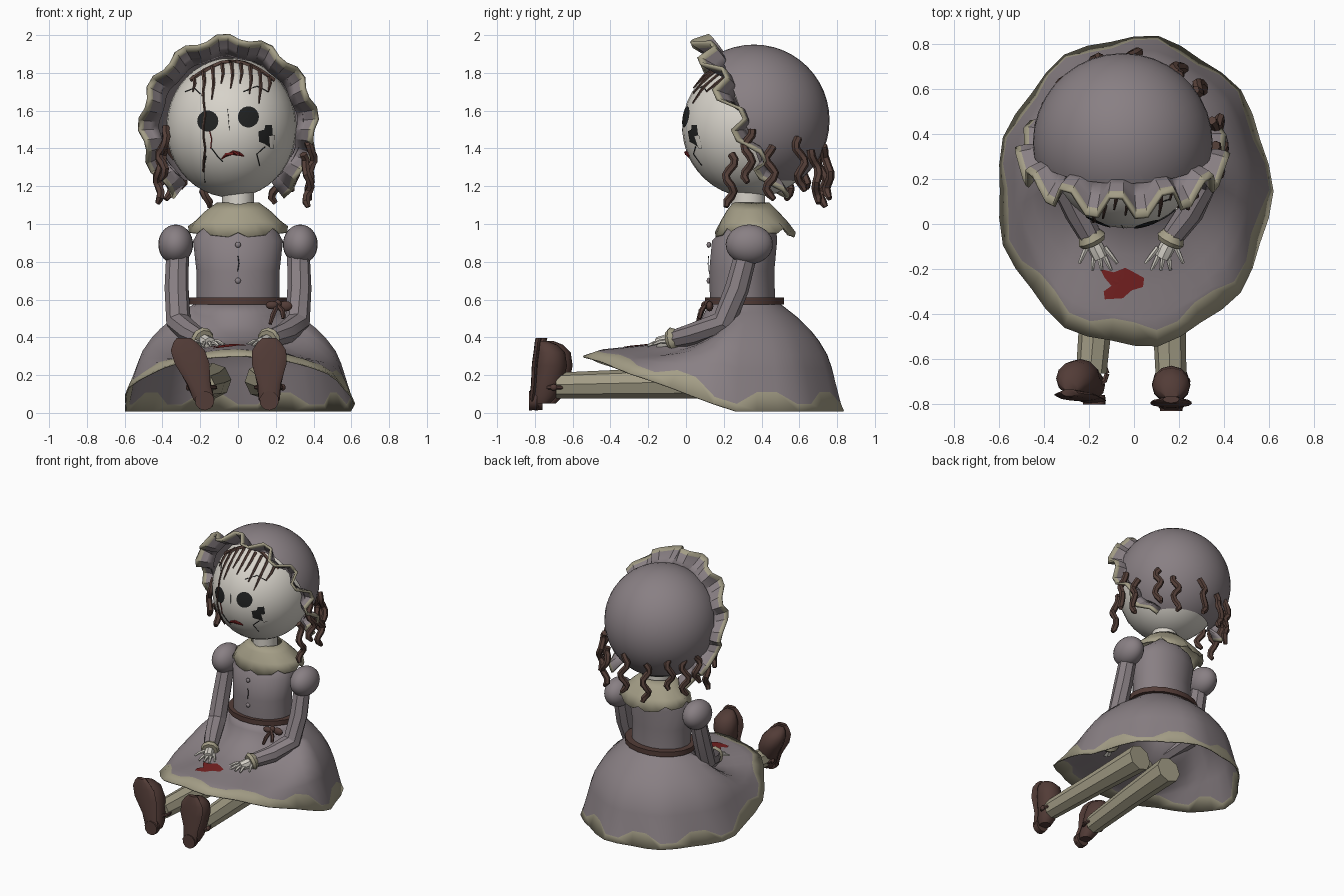
import bpy, bmesh
from math import sin, cos, pi, sqrt, radians
from mathutils import Vector
from mathutils.bvhtree import BVHTree

if "Cube" in bpy.data.objects:
    bpy.data.objects.remove(bpy.data.objects["Cube"])


def material(name, r, g, b):
    m = bpy.data.materials.new(name)
    m.use_nodes = True
    m.diffuse_color = (r, g, b, 1)
    m.node_tree.nodes["Principled BSDF"].inputs["Base Color"].default_value = (r, g, b, 1)
    return m


CLOTH = material("mauve cloth", .25, .215, .23)
TRIM = material("beige trim", .37, .34, .24)
SKIN = material("porcelain", .68, .65, .59)
HAIR = material("brown hair", .09, .05, .04)
LEATHER = material("brown leather", .085, .045, .038)
RED = material("dark red", .18, .015, .015)
BLACK = material("black", .015, .016, .016)


def finish(obj, name, mats, angle=40):
    obj.name = name
    for m in mats:
        obj.data.materials.append(m)
    bpy.ops.object.select_all(action='DESELECT')
    obj.select_set(True)
    bpy.context.view_layer.objects.active = obj
    bpy.ops.object.shade_smooth_by_angle(angle=radians(angle))
    return obj


def loft(name, rings, mats, cap=True, closed=True, angle=40, rule=None):
    n = len(rings[0])
    m = n if closed else n - 1
    faces = [(i*n + j, i*n + (j+1) % n, (i+1)*n + (j+1) % n, (i+1)*n + j)
             for i in range(len(rings) - 1) for j in range(m)]
    if cap:
        faces += [tuple(range(n)), tuple(range((len(rings)-1)*n, len(rings)*n))]
    me = bpy.data.meshes.new(name)
    me.from_pydata([tuple(v) for r in rings for v in r], [], faces)
    bm = bmesh.new()
    bm.from_mesh(me)
    bmesh.ops.recalc_face_normals(bm, faces=bm.faces)
    bm.to_mesh(me)
    bm.free()
    obj = bpy.data.objects.new(name, me)
    bpy.context.collection.objects.link(obj)
    finish(obj, name, mats, angle)
    if rule:
        for p in me.polygons:
            p.material_index = rule(p.index)
    return obj


def oval(cx, cy, z, rx, ry, n=18):
    return [(cx + rx*cos(2*pi*j/n), cy + ry*sin(2*pi*j/n), z) for j in range(n)]


def tube(name, pts, radii, mat, n=6, angle=40):
    pts = [Vector(p) for p in pts]
    if not isinstance(radii, (list, tuple)):
        radii = [radii] * len(pts)
    rings = []
    for i, p in enumerate(pts):
        t = (pts[min(i+1, len(pts)-1)] - pts[max(i-1, 0)]).normalized()
        u = t.cross(Vector((1, .13, .07))).normalized()
        v = t.cross(u)
        rings.append([p + radii[i]*(u*cos(2*pi*k/n) + v*sin(2*pi*k/n)) for k in range(n)])
    return loft(name, rings, [mat], angle=angle)


def ball(name, loc, scale, mat, seg=24):
    bpy.ops.mesh.primitive_uv_sphere_add(segments=seg, ring_count=seg*2//3, location=loc)
    obj = bpy.context.object
    obj.scale = scale
    return finish(obj, name, [mat])


def thicken(obj, t):
    mod = obj.modifiers.new("thickness", 'SOLIDIFY')
    mod.thickness = t
    mod.offset = 0


def interp(x, pts):
    for (a, fa), (b, fb) in zip(pts, pts[1:]):
        if x <= b:
            return fa + (fb - fa)*(x - a)/(b - a)
    return pts[-1][1]


# Skirt: domed behind, draped flat over the legs in front
BACK = [(0, 0), (.3, .14), (.5, .26), (.62, .35), (.75, .48), (.87, .69), (.92, .88), (1, 1)]
FRONT = [(0, 0), (.1, .42), (.3, .7), (.5, .8), (.75, .86), (.88, .89), (1, 1)]
N = 36


def skirt_point(a, s, w):
    ripple = 1 + .02*s*s*cos(9*a)
    x = (.22 + .385*s)*cos(a)*ripple
    y = .31 - .165*s + (.18 + .505*s)*sin(a)*ripple
    hem_y = .145 + .685*sin(a)
    hem = .008 + max(0, .25 - hem_y)*.37
    f = interp(s, BACK)*(1 - w) + interp(s, FRONT)*w
    return x, y, .58 + (hem - .58)*f


rows = [0, .05, .1, .2, .3, .4, .5, .62, .75, .82, None, 1]
rings = []
for s in rows:
    ring = []
    for j in range(N):
        a = 2*pi*j/N
        w = min(1, max(0, -1.3*sin(a)))
        band = .925 - .06*w + (.03 if j % 4 < 2 else -.02)
        ring.append(skirt_point(a, band if s is None else s, w))
    rings.append(ring)
skirt = loft("skirt", rings, [CLOTH, TRIM], cap=False, angle=50,
             rule=lambda i: 1 if i >= N*(len(rows) - 2) else 0)
bvh = BVHTree.FromPolygons([v.co for v in skirt.data.vertices], [p.vertices for p in skirt.data.polygons])
thicken(skirt, .008)

# Bodice, collar, belt and neck
loft("bodice", [oval(0, cy, z, rx, ry) for z, rx, ry, cy in
     [(.57, .22, .175, .30), (.75, .22, .175, .295), (.91, .238, .175, .31), (.98, .2, .14, .34), (1.06, .1, .07, .345)]], [CLOTH])
collar = [oval(0, cy, z, rx, ry, 32) for z, rx, ry, cy in
          [(1.11, .11, .095, .345), (1.07, .165, .13, .35), (1.01, .228, .175, .36), (.94, .262, .21, .367)]]
collar[-1] = [(x, y, z + (.015 if j % 4 == 0 else -.015) + .03*abs(x)/.26) for j, (x, y, z) in enumerate(collar[-1])]
thicken(loft("collar", collar, [TRIM], cap=False), .008)
loft("belt", [oval(0, .31, z, .262, .212) for z in (.575, .612)], [LEATHER])
loft("neck", [oval(0, .33, z, .085, .09) for z in (1.06, 1.22)], [SKIN])
for z in (.89, .70):
    ball("button", (0, .121, z), (.016, .012, .016), CLOTH, 10)
tube("loose_thread", [(.0, .119, .83), (.005, .117, .79), (-.002, .118, .75)], .002, BLACK, 4)
ball("bow_knot", (.21, .115, .575), (.022, .02, .025), LEATHER, 10)
ball("bow_loop", (.25, .125, .565), (.04, .02, .028), LEATHER, 10)
ball("bow_loop", (.18, .1, .57), (.035, .02, .022), LEATHER, 10)
tube("bow_tail", [(.21, .1, .57), (.185, .075, .52), (.17, .06, .47)], [.012, .014, .01], LEATHER)
tube("bow_tail", [(.21, .1, .57), (.235, .08, .54), (.24, .07, .5)], [.012, .014, .01], LEATHER)

for s, side in ((-1, "right"), (1, "left")):
    # Sleeves, cuffs and hands
    ball(side + "_puff_sleeve", (s*.33, .335, .892), (.092, .125, .105), CLOTH)
    wrist = Vector((s*.18 - .012, -.06, .39))
    tube(side + "_sleeve", [(s*.32, .32, .85), (s*.325, .27, .66), (s*.315, .2, .48), (s*.25, .05, .42), wrist],
         [.06, .064, .066, .06, .05], CLOTH, 8, 25)
    inward = Vector((-s*.42, -.87, -.22)).normalized()
    tube(side + "_cuff", [wrist - inward*.02, wrist + inward*.01, wrist + inward*.03], [.05, .066, .055], TRIM, 10)
    tube(side + "_hand", [wrist, wrist + inward*.05, wrist + inward*.1], [.026, .036, .034], SKIN, 8)
    for k in range(5):
        spread = (k - 2)*.02
        base = wrist + inward*(.05 if k in (0, 4) else .085) + Vector((spread, 0, 0))
        tip = base + Vector((spread*1.1 - s*.012, -.07, -.016))
        tube(side + "_finger", [base, (base + tip)/2 + Vector((0, 0, .006)), tip], [.012, .011, .007], SKIN, 6)

    # Legs
    dy = -.015*(1 + s)
    foot_x = .165 if s > 0 else -.19
    tube(side + "_leg", [(s*.13, .22, .17), (s*.15, -.2, .155), (foot_x, -.66 + dy, .145)], [.095, .08, .068], TRIM, 8, 25)

    # Shoes, toes up, with a lean on one side
    lean = -.33 if s < 0 else .0

    def shoe_ring(z, hw, y0, y1):
        return oval(foot_x + lean*(z - .1), (y0 + y1)/2 + dy, z, hw, (y1 - y0)/2, 12)

    loft(side + "_shoe", [shoe_ring(*r) for r in
         [(.05, .04, -.775, -.69), (.09, .058, -.785, -.65), (.16, .066, -.78, -.62), (.25, .086, -.77, -.60),
          (.32, .084, -.765, -.61), (.36, .06, -.76, -.65), (.38, .03, -.755, -.70)]], [LEATHER])
    loft(side + "_sole", [shoe_ring(z, hw, y - .016, y + .016) for z, hw, y in
         [(.03, .03, -.785), (.07, .056, -.785), (.15, .06, -.775), (.26, .092, -.77),
          (.33, .09, -.76), (.375, .06, -.755), (.397, .036, -.75)]], [LEATHER])
    hx = foot_x - lean*.04
    tube(side + "_heel", [(hx, -.76 + dy, .065), (hx, -.802 + dy, .065)], [.05, .052], LEATHER, 10)
    tube(side + "_strap", [(foot_x + .07*cos(t), -.665 + dy + .06*sin(t), .135) for t in [2*pi*k/12 for k in range(13)]],
         .012, LEATHER)
    ball(side + "_buckle", (foot_x + s*.072, -.67 + dy, .135), (.015, .02, .018), LEATHER, 8)

# Head and bonnet
HC, HR = Vector((-.035, .35, 1.51)), Vector((.345, .37, .37))
ball("head", HC, HR, SKIN, 32)
BC = Vector((-.05, .36, 1.55))
bonnet = ball("bonnet", BC, (.4, .4, .4), CLOTH, 36)
bm = bmesh.new()
bm.from_mesh(bonnet.data)
for co, no in (((0, -.13, 0), (0, -1, -.36)), ((0, 0, -.8), (0, 0, -1))):
    bmesh.ops.bisect_plane(bm, geom=bm.verts[:] + bm.edges[:] + bm.faces[:], plane_co=co, plane_no=no, clear_outer=True)
bm.to_mesh(bonnet.data)
bm.free()

# Pleated bonnet brim, leaning back toward the chin
brim = []
for r, y, slope, pleat in ((.375, .325, .135, .012), (.415, .31, .17, .03), (.45, .295, .195, .04), (.473, .28, .21, .045)):
    ring = []
    for j in range(41):
        t = radians(-52 + 284*j/40)
        k = pleat*(1 if j % 4 < 2 else -1)
        rr = r + k*.3 - .01*abs(cos(t))
        ring.append((BC.x + rr*cos(t), y - slope*sin(t) + min(0, sin(t))*abs(sin(t))*-.08 + k, 1.515 + rr*sin(t)))
    brim.append(ring)
thicken(loft("bonnet_brim", brim, [CLOTH, TRIM], cap=False, closed=False, angle=15,
             rule=lambda i: 1 if i >= 80 else 0), .018)


# Face details laid on the head surface
def face(x, z, off=.004):
    q = 1 - ((x - HC.x)/HR.x)**2 - ((z - HC.z)/HR.z)**2
    return Vector((x, HC.y - HR.y*sqrt(max(q, 0)) - off, z))


def on_skirt(x, y):
    return bvh.ray_cast(Vector((x, y, 1)), Vector((0, 0, -1)))[0] + Vector((0, 0, .009))


def plate(name, outline, mat, project):
    c = Vector((sum(p[0] for p in outline), sum(p[1] for p in outline)))/len(outline)
    rings = [[project(*(c + (Vector(p) - c)*f)) for p in outline] for f in (.01, .35, .7, 1)]
    return loft(name, rings, [mat], cap=False)


def strand(name, pts, r, mat, off=.002):
    return tube(name, [face(x, z, off) for x, z in pts], r, mat, 5)


for x, z in ((-.16, 1.545), (.055, 1.567)):
    plate("eye_socket", [(x + .056*cos(2*pi*k/18), z + .056*sin(2*pi*k/18)) for k in range(18)], BLACK, face)
plate("broken_cheek", [(.108, 1.49), (.14, 1.5), (.145, 1.525), (.18, 1.525), (.185, 1.46), (.17, 1.405), (.14, 1.425), (.112, 1.435)],
      BLACK, face)
plate("cheek_shard", [(.165, 1.465), (.195, 1.47), (.19, 1.4), (.17, 1.4)], SKIN, lambda x, z: face(x, z, .008))
strand("mouth", [(-.085, 1.345), (-.06, 1.368), (-.025, 1.377), (.005, 1.372), (.03, 1.36)], [.003, .01, .013, .011, .004], RED)
strand("blood_tear", [(-.15, 1.49), (-.14, 1.45), (-.145, 1.4)], .003, RED)
strand("nose_line", [(-.055, 1.61), (-.05, 1.55), (-.045, 1.49)], .001, BLACK, 0)
for pts in ([(.145, 1.41), (.1, 1.37), (.115, 1.31)], [(-.14, 1.4), (-.11, 1.36), (-.08, 1.33)], [(-.17, 1.36), (-.18, 1.29), (-.175, 1.22)],
            [(-.28, 1.7), (-.23, 1.72), (-.2, 1.69)], [(.03, 1.7), (.1, 1.73), (.16, 1.7)]):
    strand("crack", pts, .003, BLACK, 0)

# Fringe and loose hair on the forehead
strand("hairline", [(-.25 + .04*k, 1.76 + .1*sin(pi*k/11)) for k in range(12)], .014, HAIR)
for k, drop in enumerate((.08, .13, .17, .1, .13, .1, .14, .17, .08)):
    x = -.235 + .05*k
    z = 1.75 + .1*sin(pi*(k + 1)/10)
    strand("fringe", [(x, z), (x + .006, z - drop*.5), (x - .004, z - drop)], [.011, .009, .004], HAIR, .006)
strand("loose_strand", [(-.18 + .006*sin(k*2), 1.82 - .06*k) for k in range(10)], .006, HAIR, .006)

# Wavy curls hanging below the bonnet
for i, deg in enumerate((-17, -3, 14, 40, 58, 88, 112, 136, 152, 166, 180, 197)):
    a = radians(deg)
    top = 1.37 + .11*abs(cos(a))*(i % 2) + .02*(i % 3)
    out = Vector((cos(a), sin(a), 0))
    tang = Vector((-sin(a), cos(a), 0))
    pts = []
    for k in range(11):
        pts.append(Vector((-.015, .35, top - .028*k)) + out*(.365 + .04*min(1, k/3) + .012*cos(k*1.15))
                   + tang*.022*sin(k*1.15 + i))
    tube("curl", pts, [.022]*10 + [.014], HAIR, 6)

# Stain on the lap
plate("lap_stain", [(-.15, -.2), (-.09, -.215), (-.04, -.195), (.0, -.215), (.045, -.24), (.04, -.28), (-.01, -.295),
                    (-.05, -.33), (-.13, -.335), (-.135, -.3), (-.1, -.275), (-.13, -.24)], RED, on_skirt)
